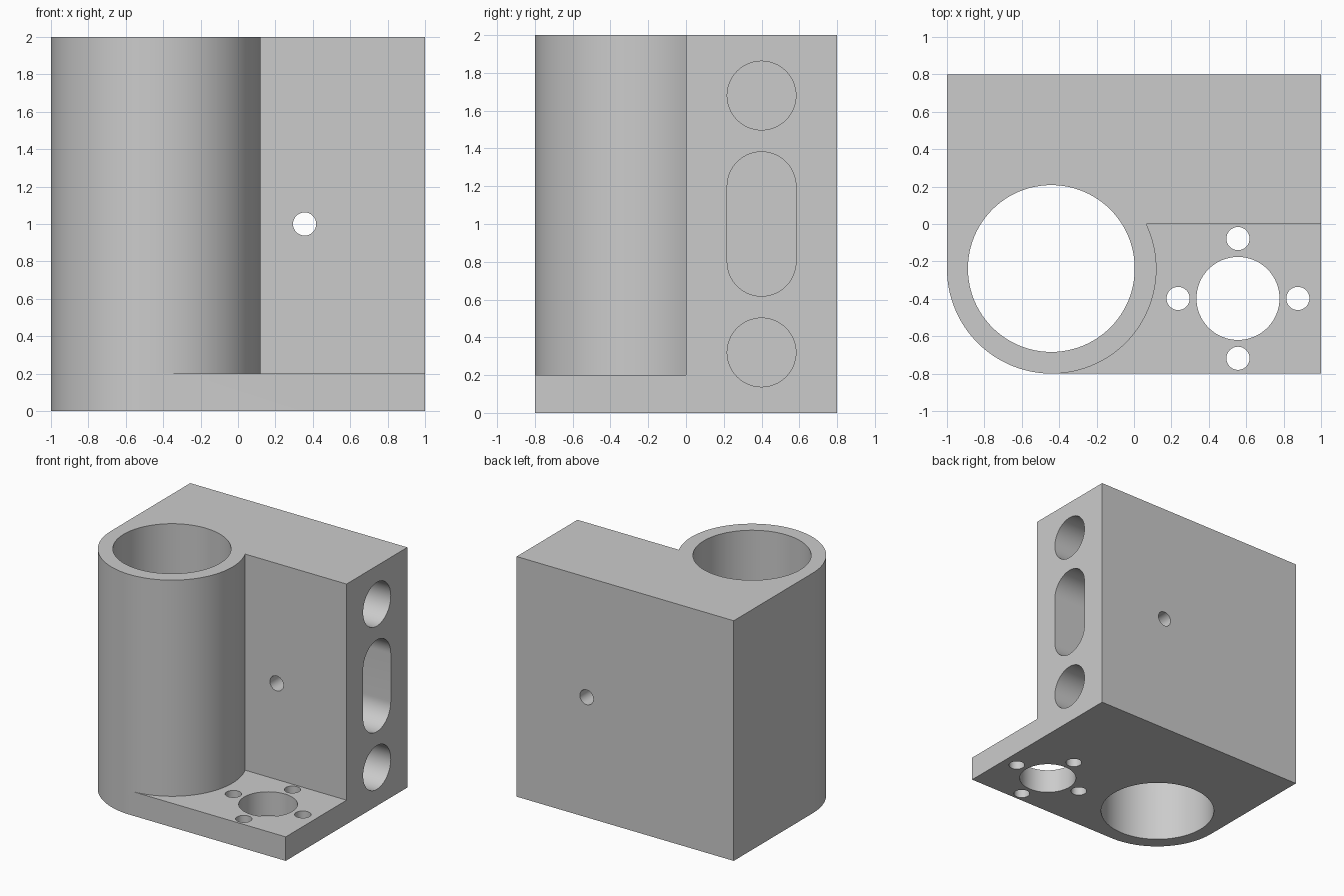
import bpy, bmesh
from math import cos, sin, pi, asin
from mathutils import Matrix, Vector

cube = bpy.data.objects.get("Cube")
if cube:
    bpy.data.objects.remove(cube)

grey = bpy.data.materials.new("plain grey")
grey.use_nodes = True
colour = (0.6, 0.6, 0.6, 1)
grey.diffuse_color = colour
grey.node_tree.nodes["Principled BSDF"].inputs["Base Color"].default_value = colour

AXES = {"z": Matrix.Identity(3),
        "x": Matrix(((0, 0, 1), (1, 0, 0), (0, 1, 0))),
        "y": Matrix(((1, 0, 0), (0, 0, 1), (0, 1, 0)))}


def arc(cx, cy, r, a0, a1, n):
    return [(cx + r * cos(a0 + (a1 - a0) * i / n), cy + r * sin(a0 + (a1 - a0) * i / n))
            for i in range(n + 1)]


def prism(name, outline, low, high, axis="z"):
    """Extrude a flat outline along an axis."""
    bm = bmesh.new()
    face = bm.faces.new([bm.verts.new(AXES[axis] @ Vector((u, v, low))) for u, v in outline])
    top = bmesh.ops.extrude_face_region(bm, geom=[face])["geom"]
    bmesh.ops.translate(bm, vec=AXES[axis] @ Vector((0, 0, high - low)),
                        verts=[e for e in top if isinstance(e, bmesh.types.BMVert)])
    bmesh.ops.recalc_face_normals(bm, faces=bm.faces)
    mesh = bpy.data.meshes.new(name)
    bm.to_mesh(mesh)
    bm.free()
    mesh.materials.append(grey)
    obj = bpy.data.objects.new(name, mesh)
    bpy.context.collection.objects.link(obj)
    return obj


def cut(body, outline, low, high, axis="z"):
    """Subtract a prism from the body and discard the cutter."""
    cutter = prism("cutter", outline, low, high, axis)
    cutter.hide_render = True
    mod = body.modifiers.new("cut", "BOOLEAN")
    mod.operation, mod.solver, mod.object = "DIFFERENCE", "EXACT", cutter
    bpy.context.view_layer.objects.active = body
    bpy.ops.object.modifier_apply(modifier=mod.name)
    bpy.data.objects.remove(cutter)


def slot(cu, cv, r, half=0, n=32):
    """Circle, or a vertical slot when half is above zero."""
    upper = arc(cu, cv + half, r, 0, pi, n)
    lower = arc(cu, cv - half, r, pi, 2 * pi, n)
    return upper + lower if half else upper[:-1] + lower[:-1]


# Full-height block with one corner rounded around the bore
BX, BY, R = -0.44, -0.24, 0.56
body = prism("bearing_block",
             [(1, -0.8), (1, 0.8), (-1, 0.8)] + arc(BX, BY, R, pi, 1.5 * pi, 32), 0, 2)

# Open corner above the flange, following the round column
start = asin(-BY / R)
cut(body, arc(BX, BY, R, start, -pi / 2, 48) + [(BX, -1), (1.2, -1), (1.2, 0)], 0.2, 2.2)

# Main vertical bore
cut(body, slot(BX - 0.002, BY + 0.002, 0.446, n=48), -0.1, 2.1)

# Flange opening and its four screw holes
FX, FY = 0.556, -0.398
cut(body, slot(FX, FY, 0.222), -0.1, 0.3)
for dx, dy in ((1, 0), (-1, 0), (0, 1), (0, -1)):
    cut(body, slot(FX + 0.32 * dx, FY + 0.32 * dy, 0.062, n=16), -0.1, 0.3)

# Deep pockets in the side: two round, one long
for z, half in ((0.32, 0), (1, 0.2), (1.68, 0)):
    cut(body, slot(0.4, z, 0.182, half), -0.8, 1.1, "x")

# Cross hole from front to back
cut(body, slot(0.356, 1, 0.062, n=16), -0.1, 0.9, "y")

bpy.ops.object.select_all(action="DESELECT")
body.select_set(True)
bpy.context.view_layer.objects.active = body
bpy.ops.object.shade_smooth_by_angle()
